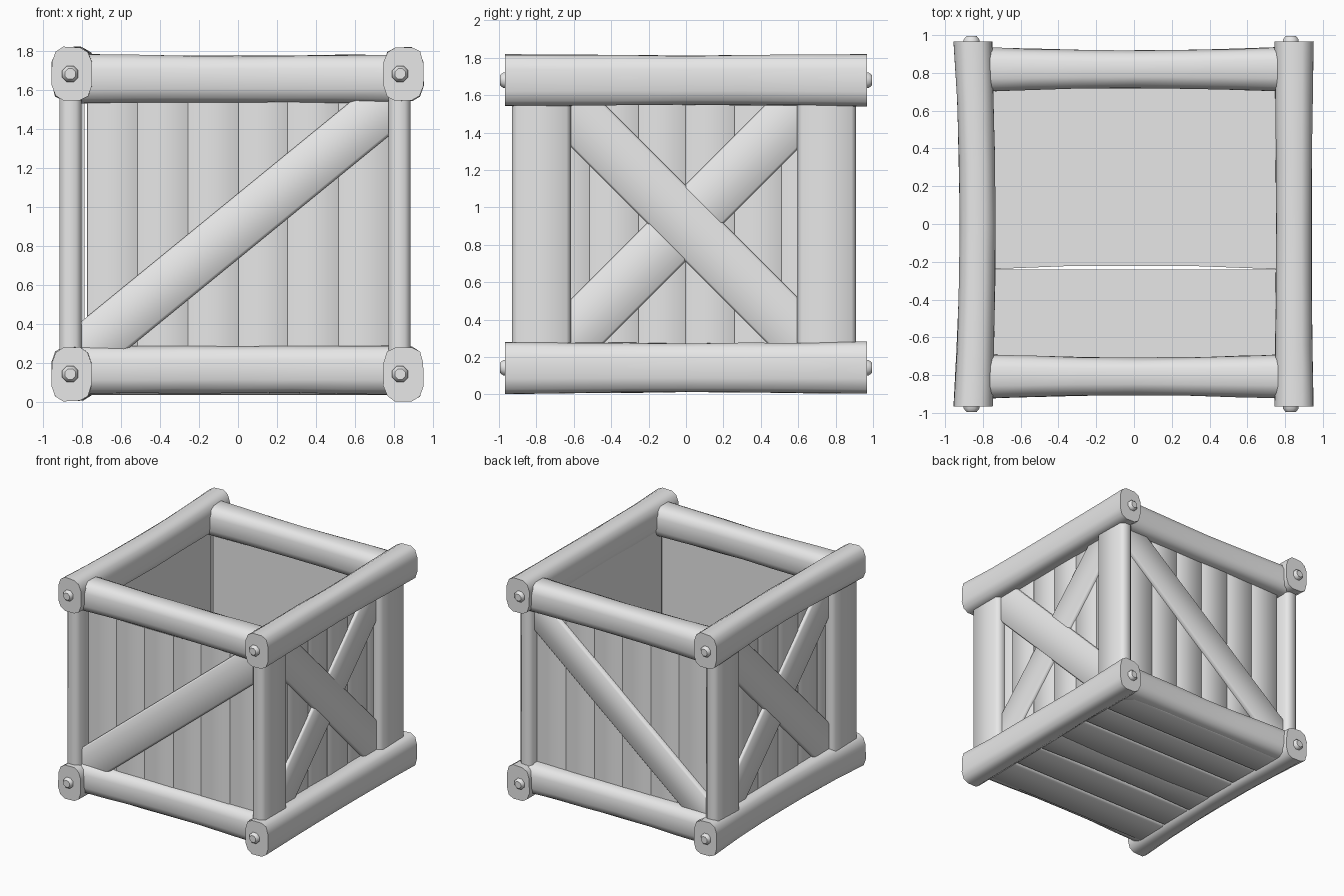
import bpy
import bmesh
import random
from math import sin, cos, pi, radians
from mathutils import Vector

random.seed(4)
if "Cube" in bpy.data.objects:
    bpy.data.objects.remove(bpy.data.objects["Cube"])

grey = bpy.data.materials.new("plain_grey")
grey.use_nodes = True
grey.diffuse_color = (0.8, 0.8, 0.8, 1)
grey.node_tree.nodes["Principled BSDF"].inputs["Base Color"].default_value = (0.8, 0.8, 0.8, 1)


def finish(name, bm):
    bmesh.ops.recalc_face_normals(bm, faces=bm.faces)
    mesh = bpy.data.meshes.new(name)
    bm.to_mesh(mesh)
    bm.free()
    mesh.shade_smooth()
    mesh.set_sharp_from_angle(angle=radians(50))
    mesh.materials.append(grey)
    obj = bpy.data.objects.new(name, mesh)
    bpy.context.collection.objects.link(obj)


def log_section(n=12, power=0.65):
    """Rounded, slightly boxy outline with half-width 1."""
    def soft(v):
        return abs(v) ** power * (1 if v > 0 else -1)
    angles = [2 * pi * (i + 0.5) / n for i in range(n)]
    return [(soft(cos(a)), soft(sin(a))) for a in angles]


def plank_section(w, d, c):
    """Rectangle with its two outer corners chamfered by c."""
    u, v = 1 - 2 * c / w, 1 - 2 * c / d
    return [(1, -1), (1, v), (u, 1), (-u, 1), (-1, v), (-1, -1)]


def loft(name, start, end, normal, w, d, section, stations, jitter=0.0):
    """Sweep a section along a line. A station is (t, width scale, depth scale, side shift)."""
    start, end, normal = Vector(start), Vector(end), Vector(normal)
    side = (end - start).normalized().cross(normal)
    bm = bmesh.new()
    rings = []
    for t, sw, sd, shift in stations:
        centre = start.lerp(end, t) + side * shift
        ring = []
        for u, v in section:
            k = 1 + random.uniform(-jitter, jitter)
            ring.append(bm.verts.new(centre + side * (u * k * sw * w / 2) + normal * (v * k * sd * d / 2)))
        rings.append(ring)
    n = len(section)
    for a, b in zip(rings, rings[1:]):
        for i in range(n):
            j = (i + 1) % n
            bm.faces.new((a[i], a[j], b[j], b[i]))
    bm.faces.new(rings[0])
    bm.faces.new(rings[-1])
    finish(name, bm)


def log(name, start, end, w, d, waist, bend):
    """Hand-hewn beam, thinner in the middle and gently bent sideways."""
    stations = []
    for i in range(7):
        t = i / 6
        m = sin(pi * t)
        stations.append((t, 1 - waist * m, 1 - 0.05 * m, bend * m))
    loft(name, start, end, (0, 0, 1), w, d, log_section(), stations, 0.025)


def plank(name, start, end, normal, w, d, c=0.012, waist=1.0):
    """Board with its inner face on the given line, growing d along the normal."""
    half = Vector(normal) * (d / 2)
    mid = [(t, waist, 1, 0) for t in (0.28, 0.7)]
    stations = [(0, 1, 1, 0)] + mid + [(1, 1, 1, 0)]
    loft(name, Vector(start) + half, Vector(end) + half, normal, w, d, plank_section(w, d, c), stations)


def bolt(name, x, y, z, s):
    """Domed eight-sided bolt head on a beam end."""
    a = Vector((x, y, z))
    stations = [(0, 1, 1, 0), (0.6, 1, 1, 0), (1, 0.65, 0.65, 0)]
    ring = [(cos(pi * i / 4 + pi / 8), sin(pi * i / 4 + pi / 8)) for i in range(8)]
    loft(name, a, a + Vector((0, s * 0.045, 0)), (0, 0, 1), 0.09, 0.09, ring, stations)


sides = (("right", -1), ("left", 1))
ends = (("front", -1), ("back", 1))
levels = (("bottom", 0.143, 0.165), ("top", 1.68, 1.655))

# Horizontal frame logs and bolts
for level, z_side, z_end in levels:
    for name, s in sides:
        x = 0.85 * s - 0.002
        log(f"{level}_{name}_log", (x, -0.967, z_side), (x, 0.967, z_side), 0.208, 0.283,
            0.08, 0.011 - 0.013 * s)
        for end, e in ends:
            bolt(f"{level}_{end}_{name}_bolt", 0.845 * s - 0.015, 0.95 * e, z_side, e)
    for name, e in ends:
        y = 0.813 * e + 0.006
        log(f"{level}_{name}_log", (-0.82, y, z_end), (0.82, y, z_end), 0.24, 0.255, 0.16, 0)

# Corner posts, rounded on all four long edges
for name, s in sides:
    for end, e in ends:
        x, y = 0.842 * s - 0.015, 0.762 * e - 0.01
        loft(f"{end}_{name}_post", (x, y, 0.2), (x, y, 1.62), (s, 0, 0), 0.315, 0.112,
             [(u * a, v * b) for u, v, a, b in (
                 (1, -1, 1, 0.5), (1, 1, 1, 0.5), (1, 1, 0.84, 1), (-1, 1, 0.84, 1),
                 (-1, 1, 1, 0.5), (-1, -1, 1, 0.5), (-1, -1, 0.84, 1), (1, -1, 0.84, 1))],
             [(0, 1, 1, 0), (1, 1, 1, 0)])

# Wall boards, flush inside and uneven in depth outside
count = 6
for i in range(count):
    c = -0.77 + 1.54 * (i + 0.5) / count
    for name, e in ends:
        y = 0.785 * e - 0.008
        plank(f"{name}_wall_board", (c, y, 0.08), (c, y, 1.66), (0, e, 0), 0.262,
              0.046 + random.uniform(0, 0.006), 0.003)
    for name, s in sides:
        x = 0.775 * s - 0.012
        plank(f"{name}_wall_board", (x, c, 0.08), (x, c, 1.66), (s, 0, 0), 0.262,
              0.046 + random.uniform(0, 0.006), 0.003)

# Floor boards, chamfered below, with one worn gap between two of them
edges = (-0.84, -0.54, -0.24, 0.03, 0.3, 0.57, 0.84)
for i, (a, b) in enumerate(zip(edges, edges[1:])):
    worn = i == 2
    lap = 0.04 if i == 3 else 0.0
    y, z = (a - lap + b) / 2, 0.102 + 0.001 * i
    plank("floor_board", (-0.78, y, z), (0.78, y, z), (0, 0, -1), b - a + lap,
          0.055 + random.uniform(0, 0.012), 0.014, 0.87 if worn else 1.0)

# Single diagonal braces on front and back
for name, e in ends:
    y = 0.825 * e - 0.008
    plank(f"{name}_brace", (-0.8, y, 0.247), (0.8, y, 1.553), (0, e, 0), 0.26, 0.045, 0.014)

# Crossed braces on both sides
for name, s in sides:
    x = 0.805 * s - 0.012
    plank(f"{name}_over_brace", (x, -0.66 * s, 1.572), (x, 0.66 * s, 0.252), (s, 0, 0), 0.287, 0.05)
    plank(f"{name}_under_brace", (x, -0.66 * s, 0.26), (x, 0.66 * s, 1.58), (s, 0, 0), 0.29, 0.044)
